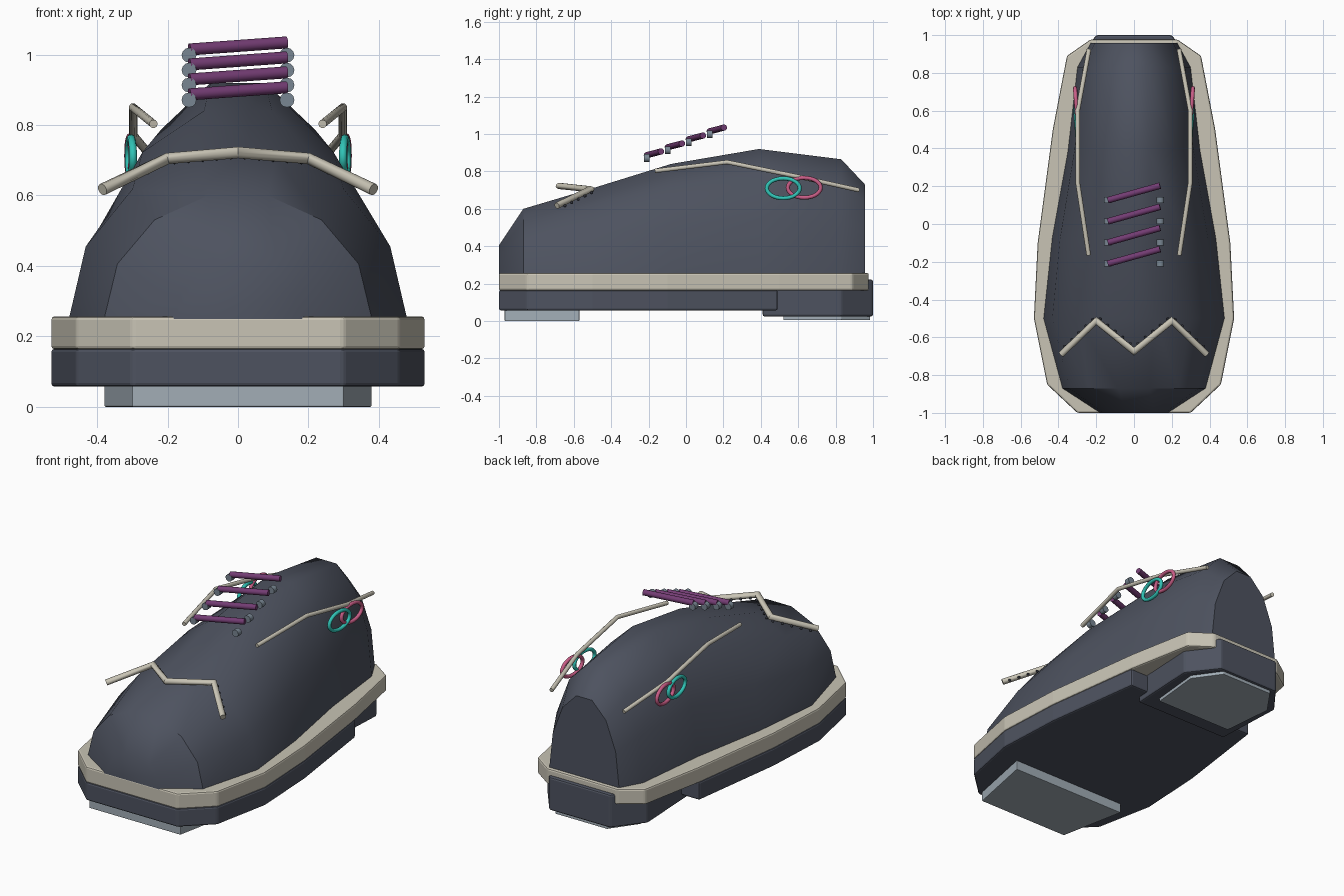
import bpy, bmesh, math
from mathutils import Vector

if "Cube" in bpy.data.objects:
    bpy.data.objects.remove(bpy.data.objects["Cube"])


def mat(name, rgb):
    m = bpy.data.materials.new(name)
    m.diffuse_color = (*rgb, 1)
    m.use_nodes = True
    m.node_tree.nodes["Principled BSDF"].inputs["Base Color"].default_value = m.diffuse_color
    return m


LEATHER = mat("slate leather", (0.075, 0.085, 0.115))
CREAM = mat("cream trim", (0.58, 0.55, 0.46))
STEEL = mat("pale steel", (0.36, 0.42, 0.47))
EYELET = mat("eyelet grey", (0.19, 0.24, 0.29))
PURPLE = mat("purple lace", (0.17, 0.045, 0.17))
PINK = mat("pink ring", (0.58, 0.11, 0.24))
TEAL = mat("teal ring", (0.03, 0.55, 0.47))
DARK = mat("dark stud", (0.03, 0.033, 0.045))


def finish(bm, name, material, angle=None):
    bmesh.ops.recalc_face_normals(bm, faces=bm.faces)
    me = bpy.data.meshes.new(name)
    bm.to_mesh(me)
    bm.free()
    ob = bpy.data.objects.new(name, me)
    bpy.context.collection.objects.link(ob)
    me.materials.append(material)
    if angle:
        bpy.ops.object.select_all(action='DESELECT')
        ob.select_set(True)
        bpy.context.view_layer.objects.active = ob
        bpy.ops.object.shade_smooth_by_angle(angle=math.radians(angle))
    return ob


def slab(name, half, z0, z1, material, bevel=0.01):
    """Extrude a half outline of (x, y) points, mirrored in x."""
    pts = half + [(-x, y) for x, y in reversed(half)]
    bm = bmesh.new()
    f = bm.faces.new([bm.verts.new((x, y, z0)) for x, y in pts])
    ext = bmesh.ops.extrude_face_region(bm, geom=[f])
    for v in ext["geom"]:
        if isinstance(v, bmesh.types.BMVert):
            v.co.z = z1
    ob = finish(bm, name, material)
    b = ob.modifiers.new("soft edge", 'BEVEL')
    b.width = bevel
    b.segments = 2
    return ob


def tube(name, pts, r, material, sides=10):
    """Sweep a round section along a path with mitred corners."""
    pts = [Vector(p) for p in pts]
    bm = bmesh.new()
    rings = []
    for i, p in enumerate(pts):
        a = (p - pts[i - 1]).normalized() if i else None
        b = (pts[i + 1] - p).normalized() if i < len(pts) - 1 else None
        t = ((a or b) + (b or a)).normalized()
        u = t.cross(Vector((0, 0, 1))).normalized()
        w = u.cross(t)
        k = 1 / max(0.5, t.dot(a or b))
        rings.append([bm.verts.new(p + r * (k * u * math.cos(q) + w * math.sin(q)))
                      for q in (2 * math.pi * j / sides for j in range(sides))])
    for A, B in zip(rings, rings[1:]):
        for j in range(sides):
            n = (j + 1) % sides
            bm.faces.new((A[j], A[n], B[n], B[j]))
    bm.faces.new(rings[0])
    bm.faces.new(rings[-1])
    return finish(bm, name, material, 40)


# Upper: lofted half-ellipse sections (y, half width, top z)
BASE, SEG = 0.25, 7
stations = [(-1.0, 0.18, 0.405), (-0.87, 0.38, 0.60), (-0.5, 0.48, 0.71),
            (-0.08, 0.435, 0.84), (0.39, 0.35, 0.92), (0.83, 0.30, 0.865),
            (0.957, 0.23, 0.73)]
bm = bmesh.new()
rings = []
for y, hw, top in stations:
    h = (top - BASE) / math.sin(math.pi * 3 / SEG)
    rings.append([bm.verts.new((hw * math.cos(math.pi * i / SEG), y,
                                BASE + h * math.sin(math.pi * i / SEG)))
                  for i in range(SEG + 1)])
for A, B in zip(rings, rings[1:]):
    for i in range(SEG + 1):
        n = (i + 1) % (SEG + 1)
        bm.faces.new((A[i], A[n], B[n], B[i]))
bm.faces.new(rings[0])
bm.faces.new(rings[-1])
finish(bm, "upper", LEATHER, 40)

# Welt and front sole share an outline
front = [(0.30, -1.0), (0.46, -0.85), (0.53, -0.5), (0.51, -0.1)]
slab("welt", front + [(0.43, 0.5), (0.355, 0.89), (0.23, 0.977)], 0.163, 0.257, CREAM)
slab("front_sole", front + [(0.43, 0.49)], 0.057, 0.165, LEATHER)

# Heel block and the two wear plates
slab("heel", [(0.31, 0.41), (0.33, 0.83), (0.20, 1.0)], 0.025, 0.222, LEATHER)
slab("toe_plate", [(0.30, -0.97), (0.38, -0.57)], 0.0, 0.06, STEEL, 0.004)
slab("heel_plate", [(0.25, 0.52), (0.28, 0.83), (0.17, 0.985)], 0.006, 0.03, STEEL, 0.003)

# Zigzag toe trim with a row of studs behind it
zig = [(-0.385, -0.69, 0.617), (-0.2, -0.512, 0.705), (0, -0.675, 0.722),
       (0.2, -0.512, 0.705), (0.385, -0.69, 0.617)]
tube("toe_trim", zig, 0.017, CREAM)
bm = bmesh.new()
for a, b in zip(zig, zig[1:]):
    for k in range(5):
        p = Vector(a).lerp(Vector(b), (k + 0.5) / 5) + Vector((0, 0.025, -0.01))
        res = bmesh.ops.create_icosphere(bm, subdivisions=1, radius=0.009)
        bmesh.ops.translate(bm, verts=res["verts"], vec=p)
finish(bm, "toe_studs", DARK, 60)

# Laces and eyelets
for i in range(4):
    y, z = -0.21 + 0.112 * i, 0.887 + 0.0425 * i
    tube(f"lace_{i + 1}", [(-0.138, y, z), (0.138, y + 0.077, z + 0.02)], 0.017, PURPLE, 12)
    for s in (-1, 1):
        tube(f"eyelet_{i + 1}_{'right' if s > 0 else 'left'}",
             [(s * 0.139, y - 0.015, z - 0.016), (s * 0.139, y + 0.016, z - 0.016)],
             0.021, EYELET, 12)


def ring(name, x, y, z, ry, rz, material, tilt):
    """Oval link lying in the side plane."""
    bm = bmesh.new()
    N, M, r = 28, 8, 0.011
    grid = []
    for i in range(N):
        a = 2 * math.pi * i / N
        row = []
        for j in range(M):
            b = 2 * math.pi * j / M
            k = r * math.cos(b)
            row.append(bm.verts.new((x + r * math.sin(b) + tilt * math.cos(a),
                                     y + (ry + k) * math.cos(a),
                                     z + (rz + k) * math.sin(a))))
        grid.append(row)
    for i in range(N):
        for j in range(M):
            A, B, n = grid[i], grid[(i + 1) % N], (j + 1) % M
            bm.faces.new((A[j], A[n], B[n], B[j]))
    finish(bm, name, material, 60)


# Side trims and linked rings on both sides
for s, side in ((-1, "left"), (1, "right")):
    tube(f"side_trim_{side}",
         [(s * 0.24, -0.165, 0.803), (s * 0.298, 0.22, 0.85),
          (s * 0.298, 0.6, 0.772), (s * 0.238, 0.925, 0.70)], 0.012, CREAM)
    ring(f"teal_ring_{side}", s * 0.304, 0.52, 0.71, 0.088, 0.053, TEAL, s * 0.006)
    ring(f"pink_ring_{side}", s * 0.306, 0.632, 0.713, 0.088, 0.053, PINK, s * 0.006)
